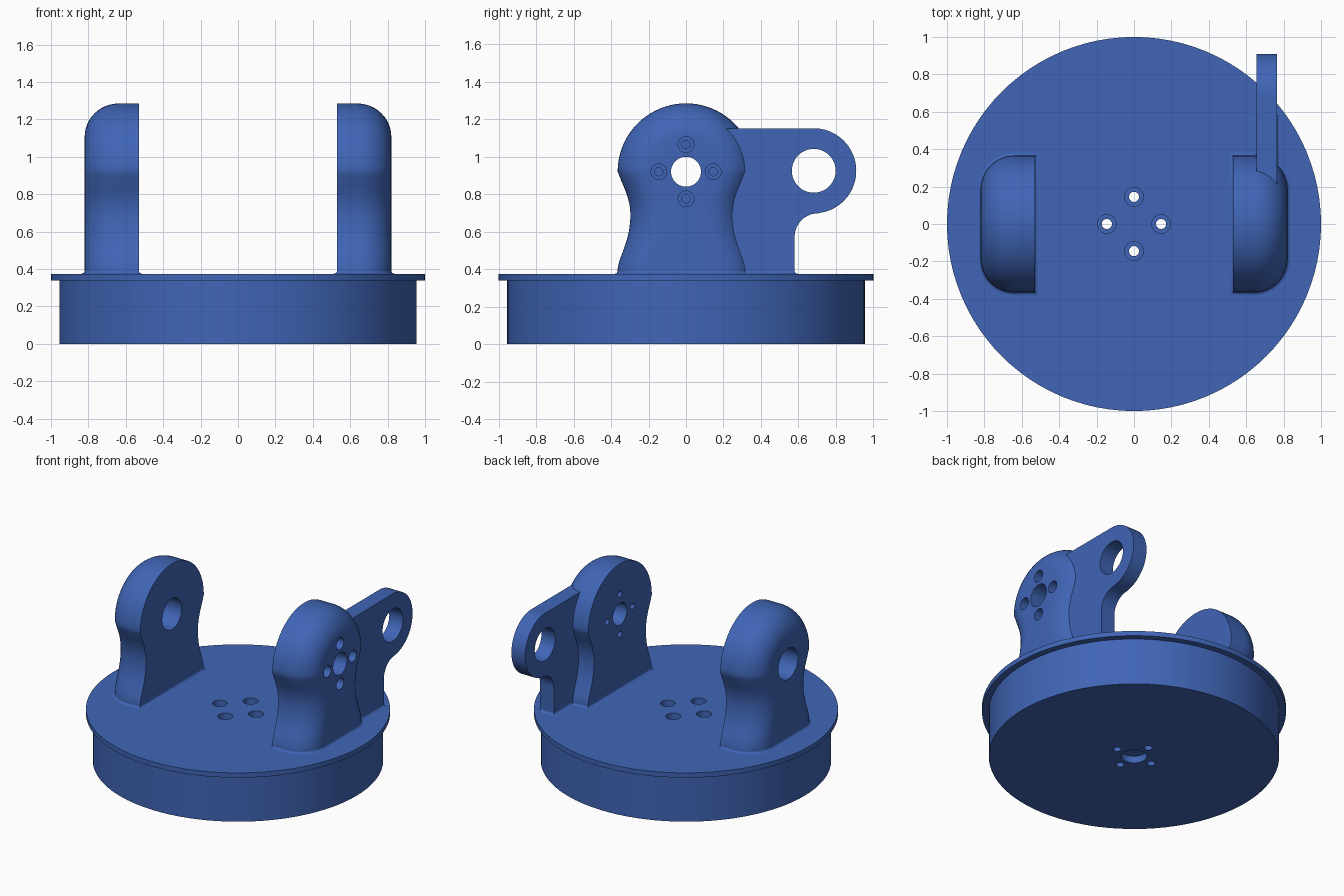
import bpy, bmesh, math
from math import sin, cos, pi

if "Cube" in bpy.data.objects:
    bpy.data.objects.remove(bpy.data.objects["Cube"])

blue = bpy.data.materials.new("blue_metal")
blue.diffuse_color = (0.051, 0.131, 0.47, 1)
blue.use_nodes = True
blue.node_tree.nodes["Principled BSDF"].inputs["Base Color"].default_value = blue.diffuse_color
DECK, AXIS = 0.375, 0.92


def loft(name, loops):
    """Closed solid through a list of equal-length closed loops."""
    bm = bmesh.new()
    rings = [[bm.verts.new(p) for p in lp] for lp in loops]
    n = len(rings[0])
    for a, b in zip(rings, rings[1:]):
        for i in range(n):
            j = (i + 1) % n
            bm.faces.new((a[i], a[j], b[j], b[i]))
    bm.faces.new(rings[0][::-1])
    bm.faces.new(rings[-1])
    bmesh.ops.recalc_face_normals(bm, faces=bm.faces)
    me = bpy.data.meshes.new(name)
    bm.to_mesh(me)
    bm.free()
    ob = bpy.data.objects.new(name, me)
    me.materials.append(blue)
    bpy.context.collection.objects.link(ob)
    return ob


def circle(r, n, u=0, v=0):
    return [(u + r * cos(2 * pi * i / n), v + r * sin(2 * pi * i / n)) for i in range(n)]


def drill(ob, axis, u, v, r, lo, hi, n=40):
    """Cut a round hole along z or x between lo and hi."""
    c = circle(r, n, u, v)
    put = (lambda a, b, t: (a, b, t)) if axis == 'z' else (lambda a, b, t: (t, a, b))
    cutter = loft("cutter", [[put(a, b, t) for a, b in c] for t in (lo, hi)])
    cutter.hide_render = True
    m = ob.modifiers.new("hole", 'BOOLEAN')
    m.operation, m.solver, m.object = 'DIFFERENCE', 'EXACT', cutter
    bpy.context.view_layer.objects.active = ob
    bpy.ops.object.modifier_apply(modifier=m.name)
    bpy.data.objects.remove(cutter)


BOLTS = [(0.145, 0), (-0.145, 0), (0, 0.145), (0, -0.145)]

# Round base with overhanging flange
base = loft("base", [[(x, y, z) for x, y in circle(r, 96)]
                     for r, z in ((0.955, 0), (0.955, 0.34), (1, 0.34), (1, DECK))])
for x, y in BOLTS:
    drill(base, 'z', x, y, 0.027, -0.1, 0.5, 24)
    drill(base, 'z', x, y, 0.05, 0.275, 0.5, 32)
drill(base, 'z', 0, 0, 0.085, -0.1, 0.05)


# Waisted support outline: half-widths up the side, then a round head
side = [(0.365, 0.36), (0.365, 0.40), (0.355, 0.445), (0.335, 0.50), (0.315, 0.56),
        (0.302, 0.62), (0.297, 0.69), (0.303, 0.75), (0.32, 0.81), (0.345, 0.87), (0.36, AXIS - 0.01)]


def smooth(p, steps=3):
    out = []
    for i in range(len(p) - 1):
        a, b, c, d = p[max(i - 1, 0)], p[i], p[i + 1], p[min(i + 2, len(p) - 1)]
        for k in range(steps):
            t = k / steps
            out.append(tuple(0.5 * (2 * b[m] + (c[m] - a[m]) * t
                       + (2 * a[m] - 5 * b[m] + 4 * c[m] - d[m]) * t * t
                       + (3 * b[m] - a[m] - 3 * c[m] + d[m]) * t ** 3) for m in (0, 1)))
    return out


flank = smooth(side)


def outline(d):
    """Support outline pulled inward by d: sideways on the flanks, radially on the head."""
    f = [(y - d, z) for y, z in flank]
    h = [((0.365 - d) * cos(a), AXIS + (0.365 - d) * sin(a)) for a in (pi * i / 40 for i in range(41))]
    return f + h + [(-y, z) for y, z in f[::-1]]


def support(name, s):
    R = 0.18
    steps = [(0.53, 0)] + [(0.64 + R * sin(a), R * (1 - cos(a)))
                           for a in (pi / 2 * i / 12 for i in range(13))]
    return loft(name, [[(s * x, y, z) for y, z in outline(d)] for x, d in steps])


right = support("right_support", 1)
left = support("left_support", -1)
drill(left, 'x', 0, AXIS, 0.112, -1, -0.4, 48)
drill(right, 'x', 0, AXIS, 0.08, 0.4, 1, 48)
for y, z in BOLTS:
    drill(right, 'x', y, AXIS + z, 0.022, 0.4, 1, 24)
    drill(right, 'x', y, AXIS + z, 0.042, 0.72, 1, 32)

# Side lug with an eye and a concave throat
ly, lz, lr = 0.682, 0.925, 0.227
shape = [(0.21, 0.36), (0.58, 0.36)]
shape += [(0.705 - 0.125 * cos(a), 0.573 + 0.125 * sin(a)) for a in (pi / 2 * i / 12 for i in range(13))]
shape += [(ly + lr * cos(a), lz + lr * sin(a)) for a in (pi * (i / 32 - 0.46) for i in range(31))]
shape += [(ly, lz + lr), (0.21, lz + lr)]
lug = loft("side_lug", [[(x, y, z) for y, z in shape] for x in (0.655, 0.765)])
drill(lug, 'x', ly, lz, 0.117, 0.5, 1, 48)


# Small fillets where the uprights meet the deck
def foot(s, d):
    R = 0.18
    pts = [(0.53 - d, -0.365 - d)]
    pts += [(0.64 + (R + d) * sin(a), -0.185 - (R + d) * cos(a)) for a in (pi / 2 * i / 12 for i in range(13))]
    pts += [(x, -y) for x, y in pts[::-1]]
    return [(s * x, y) for x, y in pts]


def plate_foot(d):
    return [(0.655 - d, 0.21), (0.765 + d, 0.21), (0.765 + d, 0.58 + d), (0.655 - d, 0.58 + d)]


arc = [(0.016 * (1 - sin(a)), DECK + 0.016 * (1 - cos(a))) for a in (pi / 2 * i / 4 for i in range(5))]
arc = [(d, DECK + 0.016 - 0.016 * cos(math.asin(1 - d / 0.016))) for d, z in arc]
for name, f in (("right_fillet", lambda d: foot(1, d)), ("left_fillet", lambda d: foot(-1, d)),
                ("lug_fillet", plate_foot)):
    loft(name, [[(x, y, z) for x, y in f(d)] for d, z in arc])

# Smooth curved walls, keep crisp edges
for ob in bpy.context.scene.objects:
    ob.select_set(True)
bpy.context.view_layer.objects.active = base
bpy.ops.object.shade_smooth_by_angle(angle=math.radians(30))
